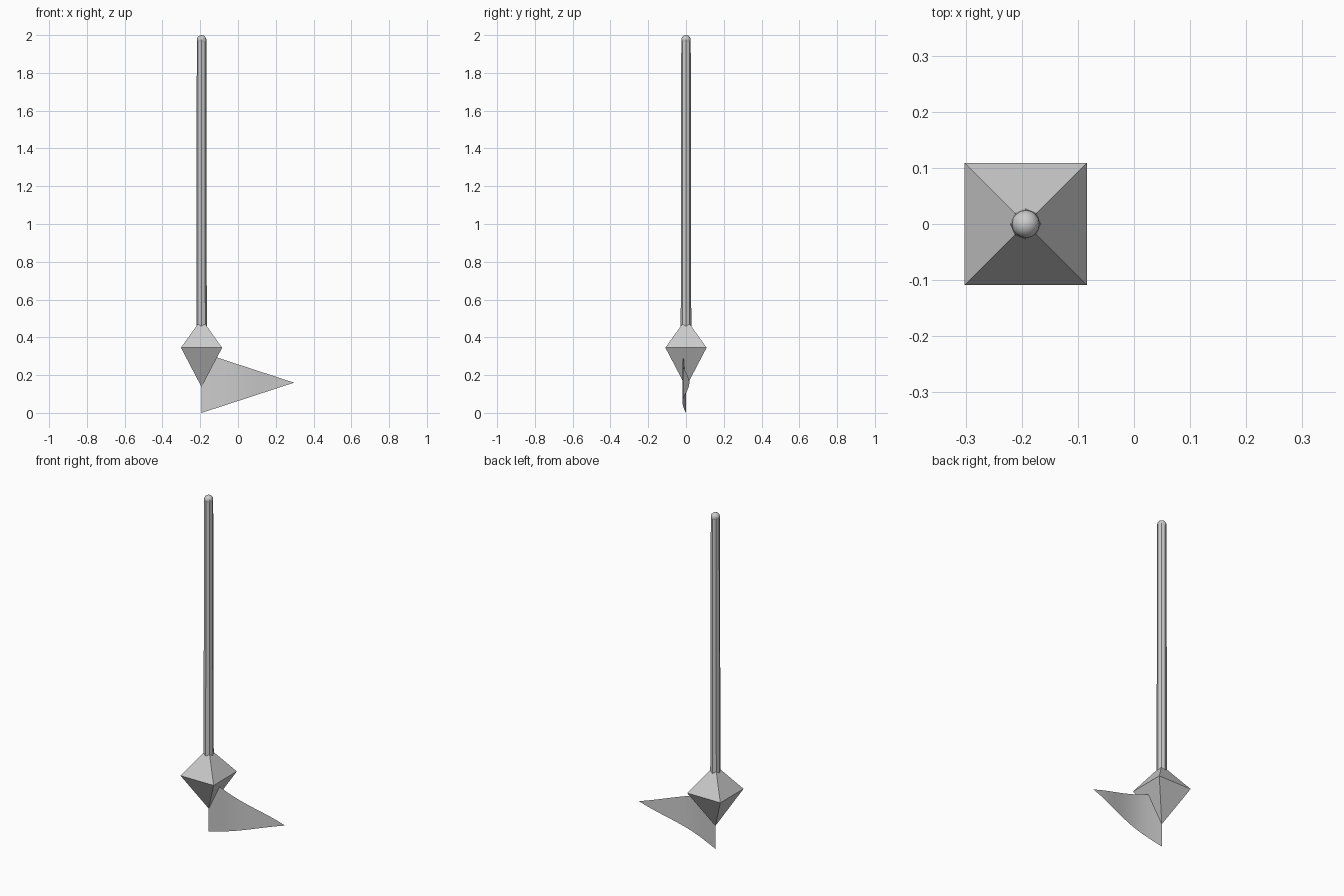
import bpy, bmesh, math

if "Cube" in bpy.data.objects:
    bpy.data.objects.remove(bpy.data.objects["Cube"])

PX = -0.193          # pole axis in x


def make_object(name, bm):
    mesh = bpy.data.meshes.new(name)
    bm.to_mesh(mesh)
    bm.free()
    ob = bpy.data.objects.new(name, mesh)
    bpy.context.collection.objects.link(ob)
    return ob


# Slightly tapered eight-sided pole
bpy.ops.mesh.primitive_cone_add(vertices=8, radius1=0.028, radius2=0.025,
                                depth=1.53, location=(PX, 0, 1.215),
                                rotation=(0, 0, math.radians(45)))
bpy.context.object.name = "pole"

# Rounded cap on the pole
bpy.ops.mesh.primitive_uv_sphere_add(segments=16, ring_count=10, radius=0.025,
                                     location=(PX, 0, 1.975))
bpy.context.object.name = "pole_cap"
bpy.ops.object.shade_smooth()

# Four-sided double pyramid head
bm = bmesh.new()
h = 0.109
ring = [bm.verts.new((PX + sx * h, sy * h, 0.345))
        for sx, sy in ((-1, -1), (1, -1), (1, 1), (-1, 1))]
top = bm.verts.new((PX, 0, 0.498))
bottom = bm.verts.new((PX, 0, 0.137))
for i in range(4):
    a, b = ring[i], ring[(i + 1) % 4]
    bm.faces.new((a, b, top))
    bm.faces.new((b, a, bottom))
make_object("head", bm)

# Waving triangular pennant, a single thin sheet
bm = bmesh.new()
length, half, mid, n = 0.49, 0.16, 0.16, 12
cols = []
for i in range(n):
    t = i / n
    x = PX + length * t
    y = -0.018 * math.sin(1.5 * math.pi * t)
    cols.append([bm.verts.new((x, y, mid + s * half * (1 - t))) for s in (-1, 1)])
tip = bm.verts.new((PX + length, 0.018, mid))
for c, d in zip(cols, cols[1:]):
    bm.faces.new((c[0], d[0], d[1], c[1]))
bm.faces.new((cols[-1][0], tip, cols[-1][1]))
for f in bm.faces:
    f.smooth = True
make_object("pennant", bm)
